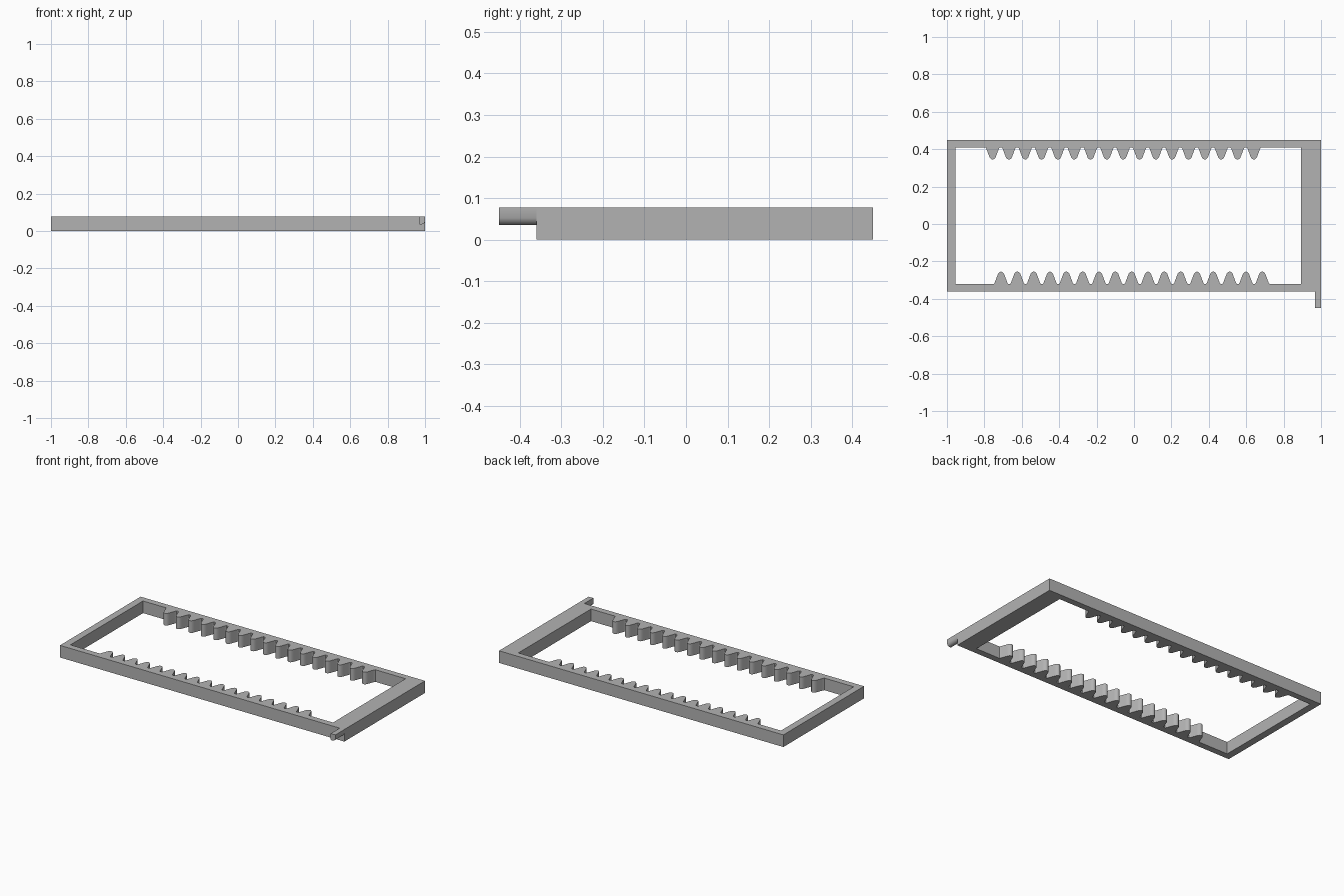
import bpy, bmesh
from math import radians
from mathutils import Vector

cube = bpy.data.objects.get("Cube")
if cube:
    bpy.data.objects.remove(cube, do_unlink=True)

HEIGHT = 0.077
TEETH, PITCH = 17, 0.0873

grey = bpy.data.materials.new("light_grey")
grey.use_nodes = True
colour = (0.45, 0.45, 0.45, 1)
grey.diffuse_color = colour
grey.node_tree.nodes["Principled BSDF"].inputs["Base Color"].default_value = colour


def finish(obj):
    """Weld, orient and shade a part."""
    bm = bmesh.new()
    bm.from_mesh(obj.data)
    bmesh.ops.remove_doubles(bm, verts=bm.verts, dist=1e-5)
    bmesh.ops.recalc_face_normals(bm, faces=bm.faces)
    bm.to_mesh(obj.data)
    bm.free()
    obj.data.materials.clear()
    obj.data.materials.append(grey)
    bpy.ops.object.select_all(action='DESELECT')
    obj.select_set(True)
    bpy.context.view_layer.objects.active = obj
    bpy.ops.object.shade_smooth_by_angle(angle=radians(32))


def plate(name, loops, height):
    """Extrude closed outlines upward; inner outlines become holes."""
    curve = bpy.data.curves.new(name, 'CURVE')
    curve.dimensions = '2D'
    curve.fill_mode = 'BOTH'
    curve.extrude = height / 2
    for loop in loops:
        spline = curve.splines.new('POLY')
        spline.points.add(len(loop) - 1)
        for point, (x, y) in zip(spline.points, loop):
            point.co = (x, y, 0, 1)
        spline.use_cyclic_u = True
    temp = bpy.data.objects.new(name + "_outline", curve)
    bpy.context.collection.objects.link(temp)
    graph = bpy.context.evaluated_depsgraph_get()
    mesh = bpy.data.meshes.new_from_object(temp.evaluated_get(graph))
    bpy.data.objects.remove(temp, do_unlink=True)
    mesh.name = name
    for v in mesh.vertices:
        v.co.z += height / 2
    obj = bpy.data.objects.new(name, mesh)
    bpy.context.collection.objects.link(obj)
    finish(obj)


# Half of one rounded rack tooth: distance from its centre, height from the rail
half = [(0.038, 0), (0.034, 0.006), (0.031, 0.014), (0.019, 0.046),
        (0.015, 0.056), (0.009, 0.062), (0.003, 0.065)]
tooth = [(-w, h) for w, h in half] + [(w, h) for w, h in reversed(half)]


def rack(first, base, direction):
    return [(first + i * PITCH + w, base + direction * h)
            for i in range(TEETH) for w, h in tooth]


# Frame with both toothed rails
left, right, front, back = -0.955, 0.892, -0.32, 0.41
outer = [(-1, -0.36), (1, -0.36), (1, 0.45), (-1, 0.45)]
inner = ([(left, front)] + rack(-0.711, front, 1) + [(right, front), (right, back)]
         + rack(-0.756, back, -1)[::-1] + [(left, back)])
plate("toothed_frame", [outer, inner], HEIGHT)

# Peg at the front left corner, rounded along its lower outer edge
section = [(0.967, HEIGHT), (0.967, 0.041), (0.971, 0.036), (0.979, 0.035),
           (0.988, 0.037), (0.995, 0.042), (1, 0.052), (1, HEIGHT)]
bm = bmesh.new()
face = bm.faces.new([bm.verts.new((x, -0.45, z)) for x, z in section])
side = bmesh.ops.extrude_face_region(bm, geom=[face])
moved = [g for g in side["geom"] if isinstance(g, bmesh.types.BMVert)]
bmesh.ops.translate(bm, verts=moved, vec=Vector((0, 0.09, 0)))
mesh = bpy.data.meshes.new("corner_peg")
bm.to_mesh(mesh)
bm.free()
peg = bpy.data.objects.new("corner_peg", mesh)
bpy.context.collection.objects.link(peg)
finish(peg)
